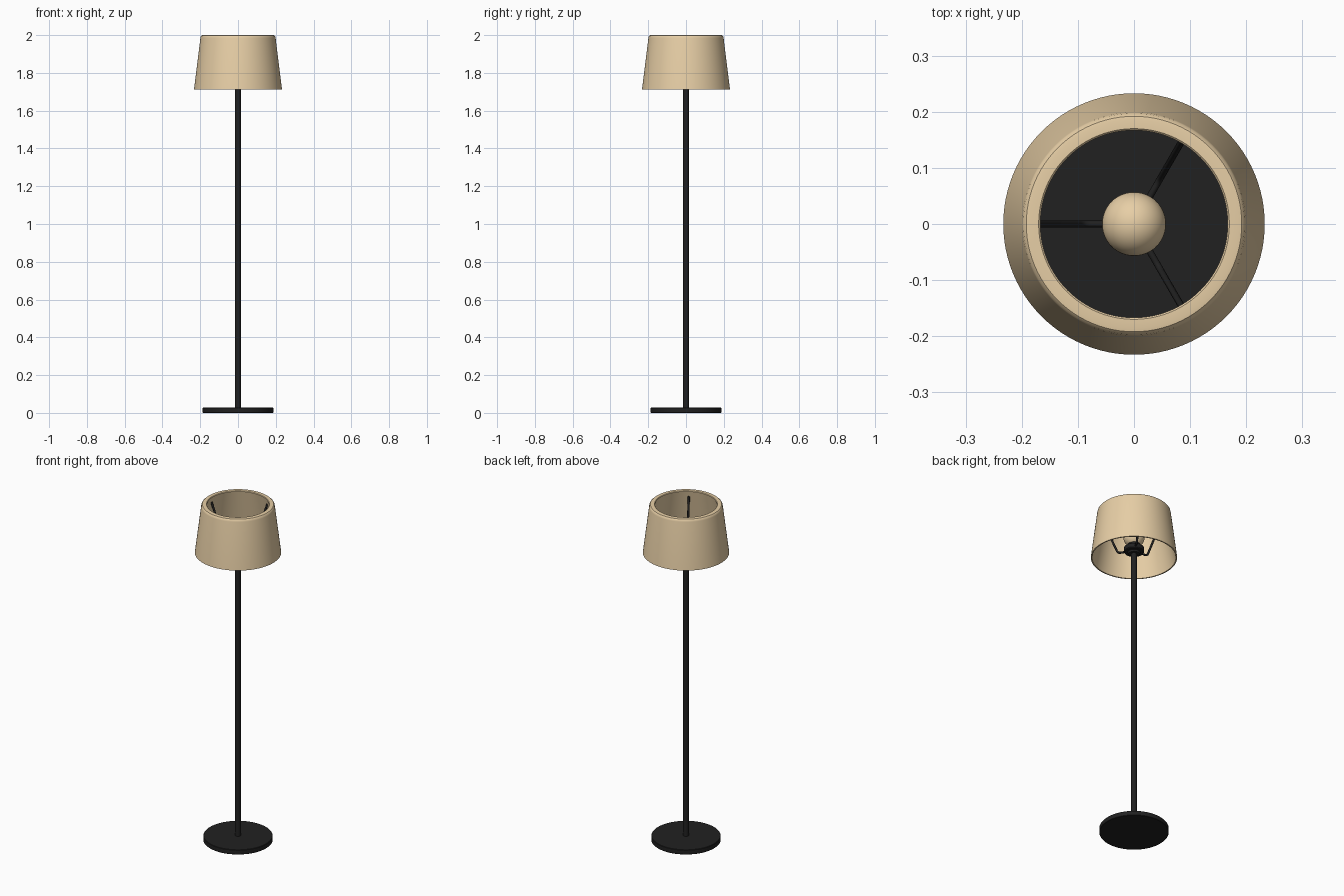
import bpy, math

if "Cube" in bpy.data.objects:
    bpy.data.objects.remove(bpy.data.objects["Cube"])


def material(name, rgb):
    m = bpy.data.materials.new(name)
    m.diffuse_color = (*rgb, 1)
    m.use_nodes = True
    m.node_tree.nodes["Principled BSDF"].inputs["Base Color"].default_value = m.diffuse_color
    return m


BLACK = material("black_metal", (0.015, 0.015, 0.015))
CREAM = material("cream_fabric", (0.80, 0.62, 0.38))


def lathe(name, profile, mat, closed=False, n=96):
    """Revolve (radius, z) points about z; radius 0 makes a pole."""
    verts, rings, faces = [], [], []
    for r, z in profile:
        if r == 0:
            rings.append([len(verts)] * n)
            verts.append((0, 0, z))
        else:
            rings.append(list(range(len(verts), len(verts) + n)))
            verts += [(r * math.cos(2 * math.pi * i / n),
                       r * math.sin(2 * math.pi * i / n), z) for i in range(n)]
    pairs = list(zip(rings, rings[1:]))
    if closed:
        pairs.append((rings[-1], rings[0]))
    for a, b in pairs:
        for i in range(n):
            j = (i + 1) % n
            faces.append(list(dict.fromkeys((a[i], a[j], b[j], b[i]))))
    me = bpy.data.meshes.new(name)
    me.from_pydata(verts, [], faces)
    ob = bpy.data.objects.new(name, me)
    bpy.context.collection.objects.link(ob)
    me.materials.append(mat)
    bpy.ops.object.select_all(action='DESELECT')
    ob.select_set(True)
    bpy.context.view_layer.objects.active = ob
    bpy.ops.object.shade_smooth_by_angle(angle=math.radians(35))
    return ob


# Weighted base disc and pole
lathe("base", [(0, 0), (0.185, 0), (0.187, 0.002), (0.187, 0.026),
               (0.185, 0.028), (0, 0.028)], BLACK)
lathe("pole", [(0, 0.02), (0.015, 0.02), (0.015, 1.75), (0, 1.75)], BLACK, n=32)

# Stepped socket holding the bulb and arms
lathe("socket", [(0, 1.735), (0.03, 1.735), (0.034, 1.745), (0.05, 1.745),
                 (0.054, 1.749), (0.054, 1.772), (0.05, 1.776), (0.034, 1.776),
                 (0.034, 1.80), (0, 1.80)], BLACK, n=48)

# Globe bulb
R, ZC = 0.057, 1.838
lathe("bulb", [(0, ZC - R)] +
      [(R * math.cos(t), ZC + R * math.sin(t))
       for t in (math.pi * (k / 20 - 0.5) for k in range(1, 20))] +
      [(0, ZC + R)], CREAM, n=48)

# Tapered shade: thin lower edge, thick rounded top rim
lathe("shade", [(0.226, 1.712), (0.233, 1.712), (0.199, 1.985), (0.197, 1.994),
                (0.192, 1.999), (0.186, 2.0), (0.170, 2.0), (0.167, 1.997)],
      CREAM, closed=True)

# Three bent arms carrying the shade
for k in range(3):
    a = math.radians(60 + 120 * k)
    cu = bpy.data.curves.new("shade_arm", 'CURVE')
    cu.dimensions = '3D'
    cu.bevel_depth = 0.006
    cu.bevel_resolution = 3
    cu.use_fill_caps = True
    sp = cu.splines.new('POLY')
    path = [(0.04, 1.758), (0.078, 1.758), (0.087, 1.760), (0.094, 1.766),
            (0.099, 1.775), (0.175, 1.965)]
    sp.points.add(len(path) - 1)
    for p, (r, z) in zip(sp.points, path):
        p.co = (r * math.cos(a), r * math.sin(a), z, 1)
    cu.materials.append(BLACK)
    bpy.context.collection.objects.link(
        bpy.data.objects.new(f"shade_arm_{k + 1}", cu))
